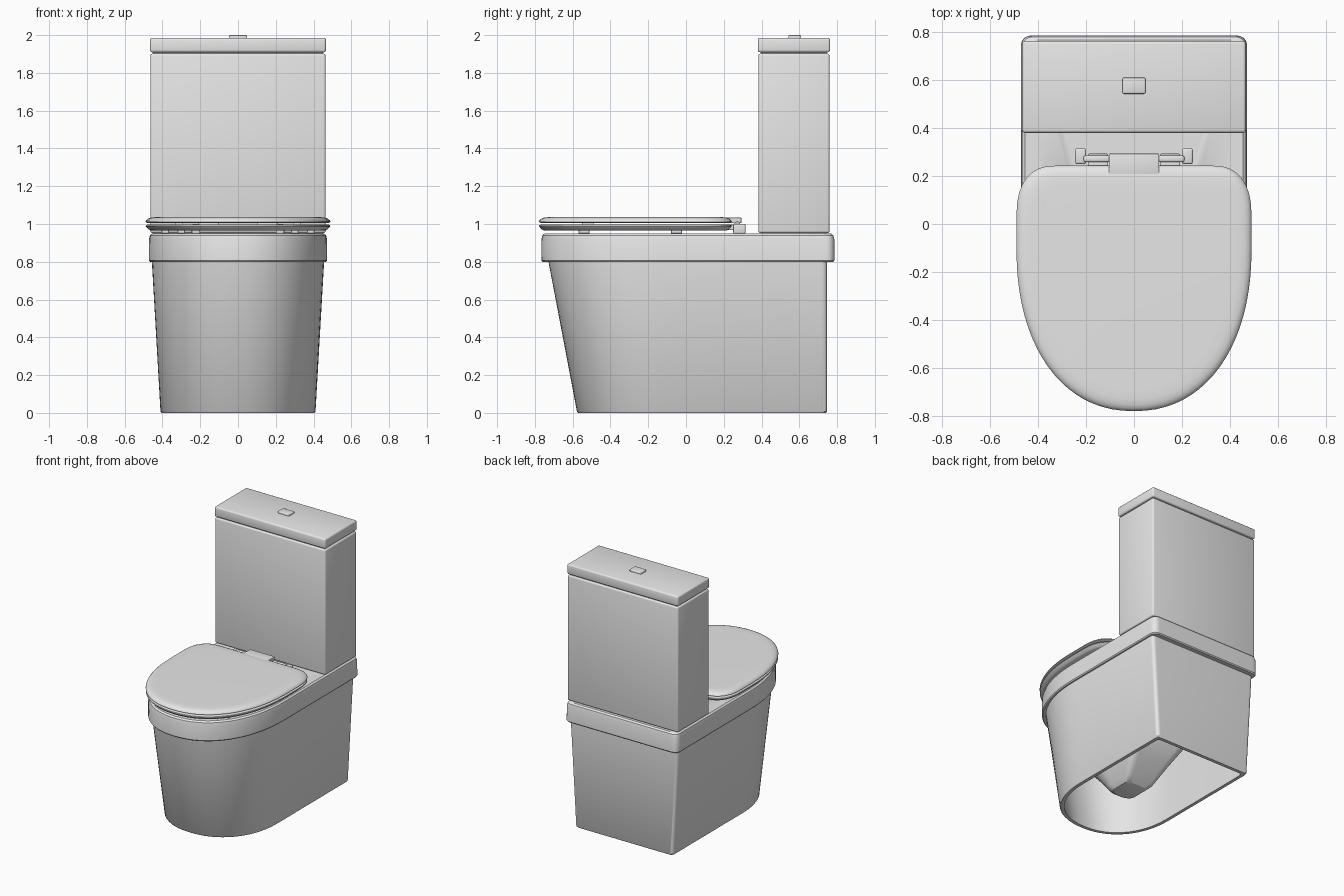
import bpy, bmesh, math

if "Cube" in bpy.data.objects:
    bpy.data.objects.remove(bpy.data.objects["Cube"])

white = bpy.data.materials.new("white_ceramic")
white.diffuse_color = (0.8, 0.8, 0.8, 1)
white.use_nodes = True
white.node_tree.nodes["Principled BSDF"].inputs["Base Color"].default_value = white.diffuse_color


def finish(name, bm, angle=35):
    bmesh.ops.recalc_face_normals(bm, faces=bm.faces)
    me = bpy.data.meshes.new(name)
    bm.to_mesh(me)
    bm.free()
    me.materials.append(white)
    ob = bpy.data.objects.new(name, me)
    bpy.context.collection.objects.link(ob)
    bpy.ops.object.select_all(action='DESELECT')
    ob.select_set(True)
    bpy.context.view_layer.objects.active = ob
    bpy.ops.object.shade_smooth_by_angle(angle=math.radians(angle))
    return ob


def outline(w, yf, yb, rx, ry=None, yc=-0.1, n=2.2):
    """D-shaped outline: superellipse front, straight sides, rounded back corners."""
    ry = ry or rx

    def arc(cx, cy, a, b, t0, t1, steps, e):
        out = []
        for i in range(steps + 1):
            t = t0 + (t1 - t0) * i / steps
            c, s = math.cos(t), math.sin(t)
            out.append((cx + a * math.copysign(abs(c) ** (2 / e), c),
                        cy + b * math.copysign(abs(s) ** (2 / e), s)))
        return out
    pi = math.pi
    return (arc(0, yc, w, yc - yf, pi, 2 * pi, 40, n)
            + arc(w - rx, yb - ry, rx, ry, 0, pi / 2, 8, 2.4)
            + arc(-w + rx, yb - ry, rx, ry, pi / 2, pi, 8, 2.4))


def loft(name, rings, closed=False):
    """Bridge outlines (z, outline arguments...) and cap the ends or join them."""
    bm = bmesh.new()
    loops = [[bm.verts.new((x, y, r[0])) for x, y in outline(*r[1:])] for r in rings]
    pairs = list(zip(loops, loops[1:]))
    if closed:
        pairs.append((loops[-1], loops[0]))
    else:
        bm.faces.new(loops[0])
        bm.faces.new(loops[-1])
    for a, b in pairs:
        for i in range(len(a)):
            j = (i + 1) % len(a)
            bm.faces.new((a[i], a[j], b[j], b[i]))
    return finish(name, bm)


def box(name, x, y, z, bevel=0.0, seg=3):
    bm = bmesh.new()
    bmesh.ops.create_cube(bm, size=1)
    for v in bm.verts:
        for i, (a, b) in enumerate((x, y, z)):
            v.co[i] = a if v.co[i] < 0 else b
    if bevel:
        bmesh.ops.bevel(bm, geom=bm.edges[:], offset=bevel, segments=seg,
                        profile=0.5, affect='EDGES')
    return finish(name, bm)


def wall(z, d):
    """Tapering pedestal wall at height z, pulled in by d."""
    t = z / 0.8
    return (z, 0.41 + 0.046 * t - d, -0.576 - 0.152 * t + d, 0.747 - d, 0.03)


def rim(z, d):
    return (z, 0.472 - d, -0.766 + d, 0.786 - d, 0.05)


def bowl(z, w, d=0.0):
    """Bowl section of half width w, pulled in by d."""
    return (z, w - d, -1.75 * w + d, 0.3 * w + 0.03 - d, 0.4 * w)


# Ceramic body: bowl underside, hollow pedestal, overhanging rim, bowl inside
loft("ceramic_body", [
    (0.07, 0.09, -0.16, 0.04, 0.03),
    (0.10, 0.12, -0.20, 0.08, 0.04),
    (0.22, 0.17, -0.30, 0.20, 0.06),
    (0.35, 0.24, -0.42, 0.30, 0.08),
    (0.55, 0.34, -0.56, 0.32, 0.10),
    (0.77, 0.38, -0.655, 0.32, 0.10),
    wall(0.77, 0.03), wall(0, 0.03), wall(0, 0.005), wall(0.008, 0), wall(0.8, 0),
    rim(0.8, 0.006), rim(0.808, 0), rim(0.92, 0.001), rim(0.94, 0.006), rim(0.95, 0.018),
    bowl(0.95, 0.36), bowl(0.94, 0.36, 0.013), bowl(0.75, 0.325),
    bowl(0.5, 0.25), bowl(0.3, 0.15), bowl(0.22, 0.09)])


def pad(z, d):
    """Seat and lid outline, pulled in by d."""
    return (z, 0.49 - d, -0.78 + d, 0.243 - d, 0.16 - d / 2, 0.21 - d / 2)


def hole(z, d):
    return (z, 0.31 - d, -0.58 + d, 0.09 - d, 0.14)


# Seat ring and lid
loft("seat", [pad(0.965, 0.028), pad(0.972, 0.016), pad(0.988, 0.001), pad(0.994, 0.003),
              pad(0.997, 0.012), hole(0.997, 0), hole(0.99, 0.012), hole(0.965, 0.012)],
     closed=True)
loft("lid", [pad(1.004, 0.03), pad(1.006, 0.01), pad(1.011, 0.0), pad(1.018, 0.002),
             pad(1.027, 0.012), pad(1.033, 0.026), pad(1.036, 0.05), pad(1.037, 0.09)])

# Lid tab and hinges
box("lid_tab", (-0.105, 0.105), (0.2, 0.293), (1.004, 1.034), 0.004)
for s, side in ((-1, "left"), (1, "right")):
    def mx(a, b):
        return tuple(sorted((s * a, s * b)))
    box(side + "_hinge_arm", mx(0.108, 0.192), (0.2, 0.293), (0.968, 0.997), 0.004)
    box(side + "_hinge_pin", mx(0.10, 0.21), (0.258, 0.285), (0.975, 1.012), 0.008)
    box(side + "_hinge_post", mx(0.2, 0.245), (0.25, 0.315), (0.948, 1.0), 0.008)
    # Rubber feet under the seat and the lid
    for i, (x, y) in enumerate(((0.30, -0.54), (0.385, -0.05))):
        box(f"{side}_seat_foot_{i}", mx(x - 0.02, x + 0.02), (y - 0.03, y + 0.03),
            (0.949, 0.968), 0.003, 1)
    box(side + "_lid_foot", mx(0.29, 0.33), (-0.55, -0.49), (0.995, 1.006))

# Cistern, its lid and the flush button
box("cistern", (-0.464, 0.464), (0.383, 0.76), (0.952, 1.902), 0.012)
box("cistern_neck", (-0.45, 0.45), (0.398, 0.745), (0.94, 1.92))
box("cistern_lid", (-0.466, 0.466), (0.38, 0.763), (1.909, 1.986), 0.012)
box("flush_button", (-0.048, 0.048), (0.543, 0.61), (1.975, 2.0), 0.006)
